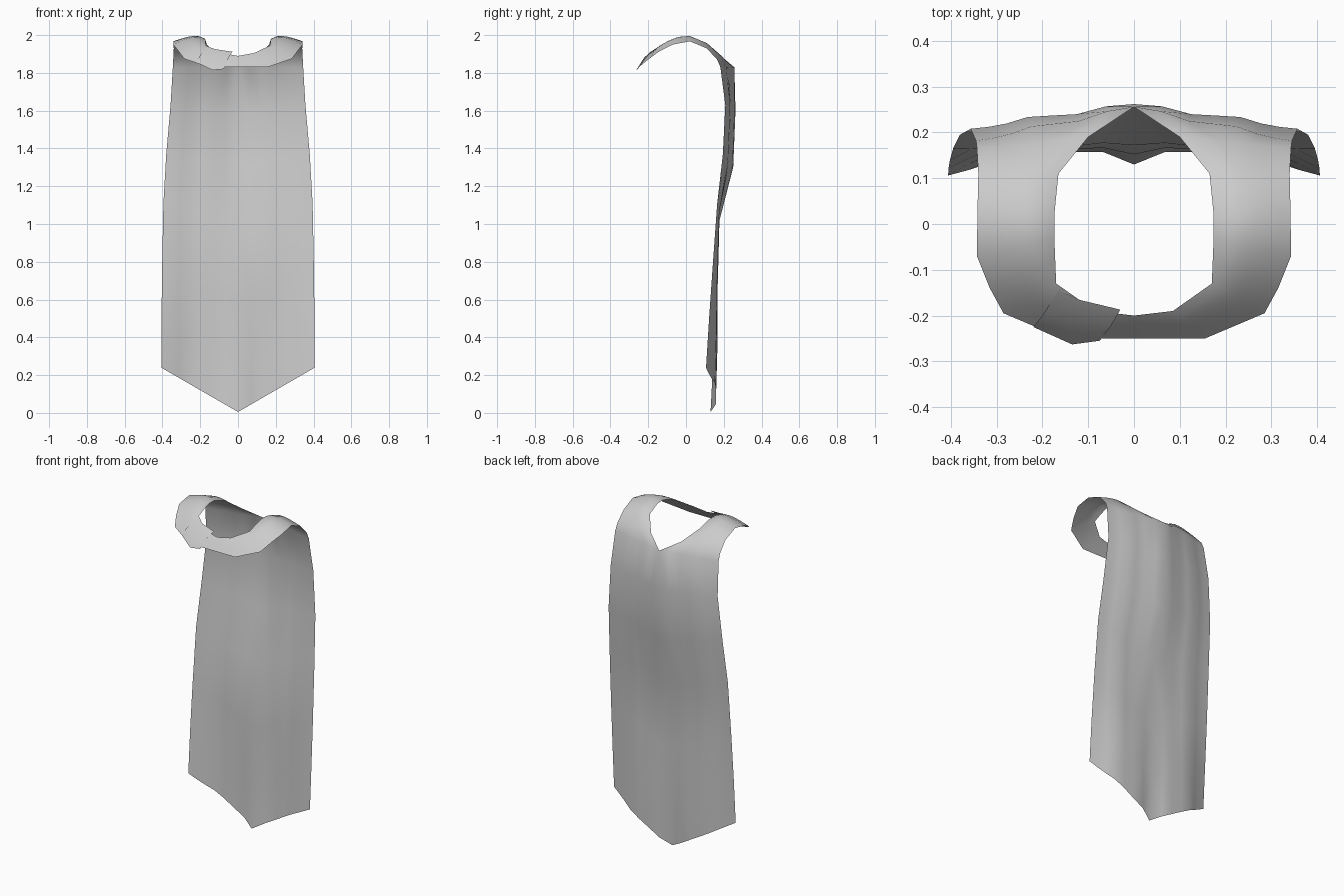
import bpy
import bmesh
import math
from mathutils import Vector

cube = bpy.data.objects.get("Cube")
if cube:
    bpy.data.objects.remove(cube)

# Single cloth colour
cloth = bpy.data.materials.new("grey cloth")
cloth.use_nodes = True
cloth.diffuse_color = (0.6, 0.6, 0.6, 1)
cloth.node_tree.nodes["Principled BSDF"].inputs["Base Color"].default_value = cloth.diffuse_color


def make_sheet(name, rows, mirrored=False):
    """Skin a grid of points, row by row, as one thin cloth sheet."""
    bm = bmesh.new()
    grid = [[bm.verts.new(point) for point in row] for row in rows]
    for upper, lower in zip(grid, grid[1:]):
        for i in range(len(upper) - 1):
            bm.faces.new((upper[i], lower[i], lower[i + 1], upper[i + 1]))
    mesh = bpy.data.meshes.new(name)
    bm.to_mesh(mesh)
    bm.free()
    mesh.materials.append(cloth)
    obj = bpy.data.objects.new(name, mesh)
    bpy.context.collection.objects.link(obj)
    if mirrored:
        mirror = obj.modifiers.new("Mirror", "MIRROR")
        mirror.use_clip = True
        mirror.merge_threshold = 0.001
    bpy.ops.object.select_all(action="DESELECT")
    obj.select_set(True)
    bpy.context.view_layer.objects.active = obj
    bpy.ops.object.shade_smooth_by_angle(angle=math.radians(60))
    return obj


COLUMNS = (0, 0.17, 0.35, 0.5, 0.65, 0.78, 0.89, 1)

# Collar band from front centre over the shoulder: neck edge, outer edge, rise
collar = [
    ((0, -0.20, 1.89), (0, -0.25, 1.83), 0),
    ((0.085, -0.19, 1.905), (0.155, -0.25, 1.83), 0.004),
    ((0.17, -0.13, 1.945), (0.285, -0.195, 1.875), 0.012),
    ((0.172, -0.08, 1.965), (0.315, -0.14, 1.915), 0.018),
    ((0.174, -0.03, 1.98), (0.343, -0.07, 1.95), 0.02),
    ((0.174, 0.02, 1.98), (0.342, 0.02, 1.967), 0.02),
    ((0.165, 0.11, 1.95), (0.34, 0.11, 1.93), 0.015),
    ((0.10, 0.19, 1.885), (0.343, 0.165, 1.87), 0.012),
]
rows = []
for neck, outer, rise in collar:
    row = []
    for t in COLUMNS:
        point = Vector(neck).lerp(Vector(outer), t)
        point.z += rise * math.sin(math.pi * t ** 0.7)
        row.append(point)
    rows.append(row)

# Hanging back: height, half width, centre depth, edge depth, fold depth
back = [
    (1.83, 0.345, 0.256, 0.182, 0),
    (1.6, 0.357, 0.262, 0.208, 0.002),
    (1.3, 0.38, 0.25, 0.195, 0.004),
    (1.0, 0.395, 0.172, 0.165, 0.005),
    (0.6, 0.402, 0.152, 0.14, 0.02),
    (0.3, 0.405, 0.145, 0.122, 0.032),
    (0.005, 0.406, 0.13, 0.106, 0.042),
]
for height, width, centre, edge, fold in back:
    row = []
    drop = (1.83 - height) / 1.83
    for t in COLUMNS:
        depth = centre + (edge - centre) * t + fold * math.sin(math.pi * t ** 0.8)
        depth += 0.006 * math.sin(t * math.pi * 4) * t * (1 - t) * 4
        row.append((width * t, depth, height + 0.235 * t * drop))
    rows.append(row)
make_sheet("cape", rows, mirrored=True)

# Overlapping collar end, lapped across the front on the right
lap = [
    [(-0.165, -0.145, 1.94), (-0.20, -0.20, 1.895), (-0.22, -0.225, 1.855)],
    [(-0.118, -0.166, 1.925), (-0.145, -0.215, 1.886), (-0.135, -0.263, 1.815)],
    [(-0.03, -0.187, 1.912), (-0.05, -0.222, 1.88), (-0.075, -0.255, 1.82)],
]
make_sheet("collar_lap", lap[::-1])
